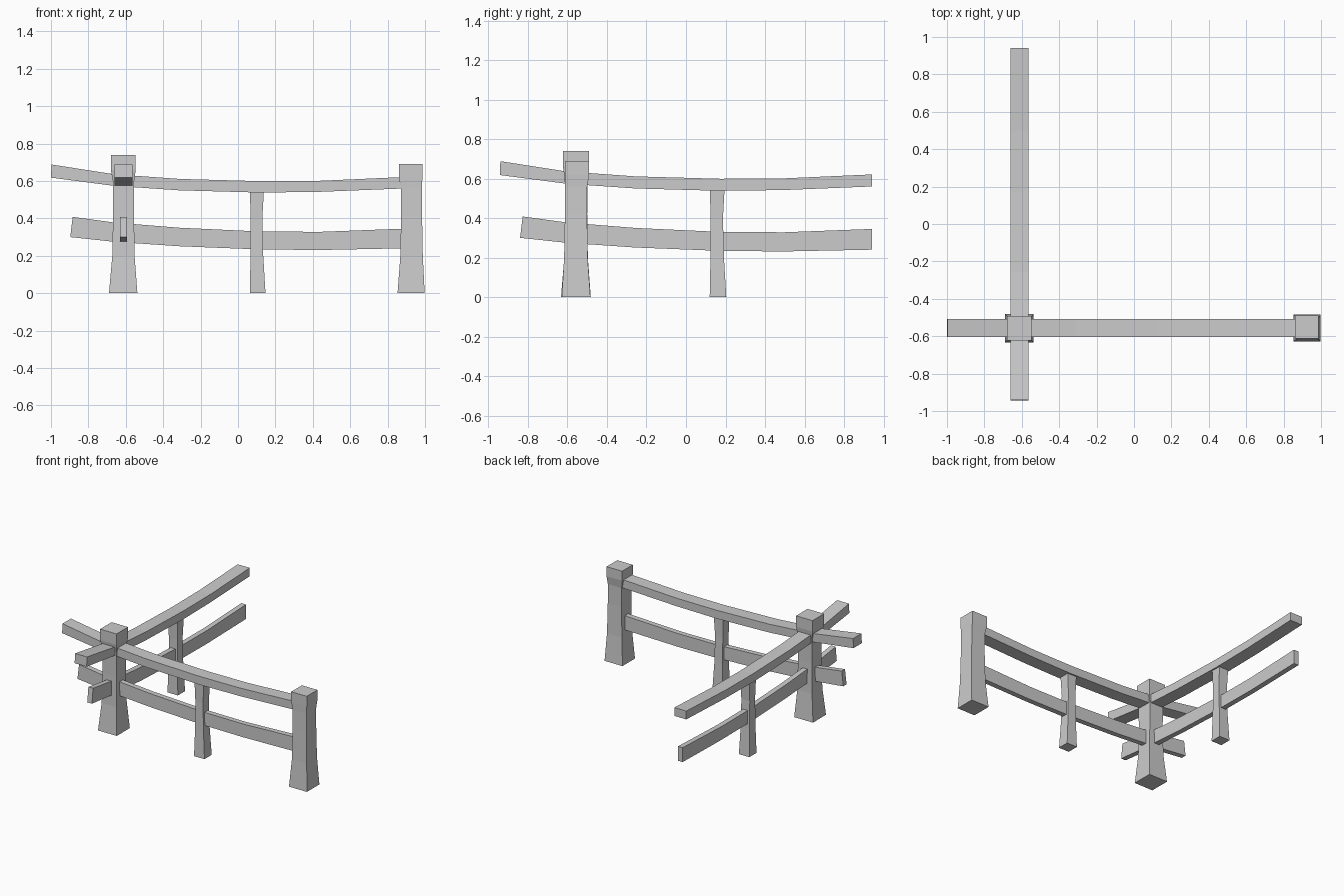
import bpy, bmesh

if "Cube" in bpy.data.objects:
    bpy.data.objects.remove(bpy.data.objects["Cube"])

CX, CY = -0.613, -0.556      # centre of the corner post


def loft(name, rings):
    """Skin a list of four-point rings into a closed flat-shaded solid."""
    bm = bmesh.new()
    loops = [[bm.verts.new(p) for p in ring] for ring in rings]
    for a, b in zip(loops, loops[1:]):
        for i in range(4):
            j = (i + 1) % 4
            bm.faces.new((a[i], a[j], b[j], b[i]))
    bm.faces.new(loops[0])
    bm.faces.new(loops[-1])
    bmesh.ops.recalc_face_normals(bm, faces=bm.faces)
    mesh = bpy.data.meshes.new(name)
    bm.to_mesh(mesh)
    bm.free()
    ob = bpy.data.objects.new(name, mesh)
    bpy.context.collection.objects.link(ob)


def post(name, sections):
    """Sections: z, x0, x1, y0, y1."""
    loft(name, [[(x0, y0, z), (x1, y0, z), (x1, y1, z), (x0, y1, z)]
                for z, x0, x1, y0, y1 in sections])


def rail(name, width, profile, along_y):
    """Profile: distance along at bottom, at top, bottom z, top z."""
    h = width / 2
    rings = []
    for b, t, z0, z1 in profile:
        ring = [(b, -h, z0), (b, h, z0), (t, h, z1), (t, -h, z1)]
        if along_y:
            rings.append([(CX + v, CY + u, z) for u, v, z in ring])
        else:
            rings.append([(CX + u, CY + v, z) for u, v, z in ring])
    loft(name, rings)


# Sagging rails, measured from the corner post
upper = [(-0.387, -0.384, 0.618, 0.688), (-0.05, -0.05, 0.574, 0.636),
         (0.3, 0.3, 0.550, 0.611), (0.73, 0.73, 0.538, 0.599),
         (1.05, 1.05, 0.542, 0.601), (1.498, 1.498, 0.560, 0.621)]
lower = [(-0.284, -0.271, 0.300, 0.408), (-0.05, -0.05, 0.275, 0.378),
         (0.3, 0.3, 0.251, 0.350), (0.73, 0.73, 0.234, 0.330),
         (1.05, 1.05, 0.231, 0.328), (1.498, 1.498, 0.240, 0.345)]
for along_y, side in ((False, "front"), (True, "side")):
    rail(side + "_upper_rail", 0.097, upper, along_y)
    rail(side + "_lower_rail", 0.038, lower, along_y)

# Main posts with flared foot and thicker head
post("corner_post", [
    (0.00, -0.690, -0.538, -0.633, -0.482),
    (0.20, -0.672, -0.553, -0.616, -0.497),
    (0.42, -0.668, -0.556, -0.613, -0.500),
    (0.60, -0.669, -0.555, -0.614, -0.499),
    (0.66, -0.680, -0.547, -0.623, -0.491),
    (0.74, -0.680, -0.547, -0.623, -0.491)])
post("end_post", [
    (0.00, 0.853, 0.998, -0.629, -0.484),
    (0.20, 0.868, 0.988, -0.617, -0.498),
    (0.42, 0.872, 0.984, -0.613, -0.501),
    (0.56, 0.871, 0.983, -0.612, -0.500),
    (0.62, 0.860, 0.986, -0.613, -0.490),
    (0.69, 0.860, 0.986, -0.613, -0.490)])

# Slim middle posts: z, start and end along the rail, half depth
slim = [(0.00, 0.676, 0.760, 0.042), (0.20, 0.680, 0.748, 0.036),
        (0.40, 0.681, 0.743, 0.034), (0.56, 0.676, 0.752, 0.038)]
post("front_middle_post", [(z, CX + a, CX + b, CY - d, CY + d)
                           for z, a, b, d in slim])
post("side_middle_post", [(z, CX - d, CX + d, CY + a, CY + b)
                          for z, a, b, d in slim])
